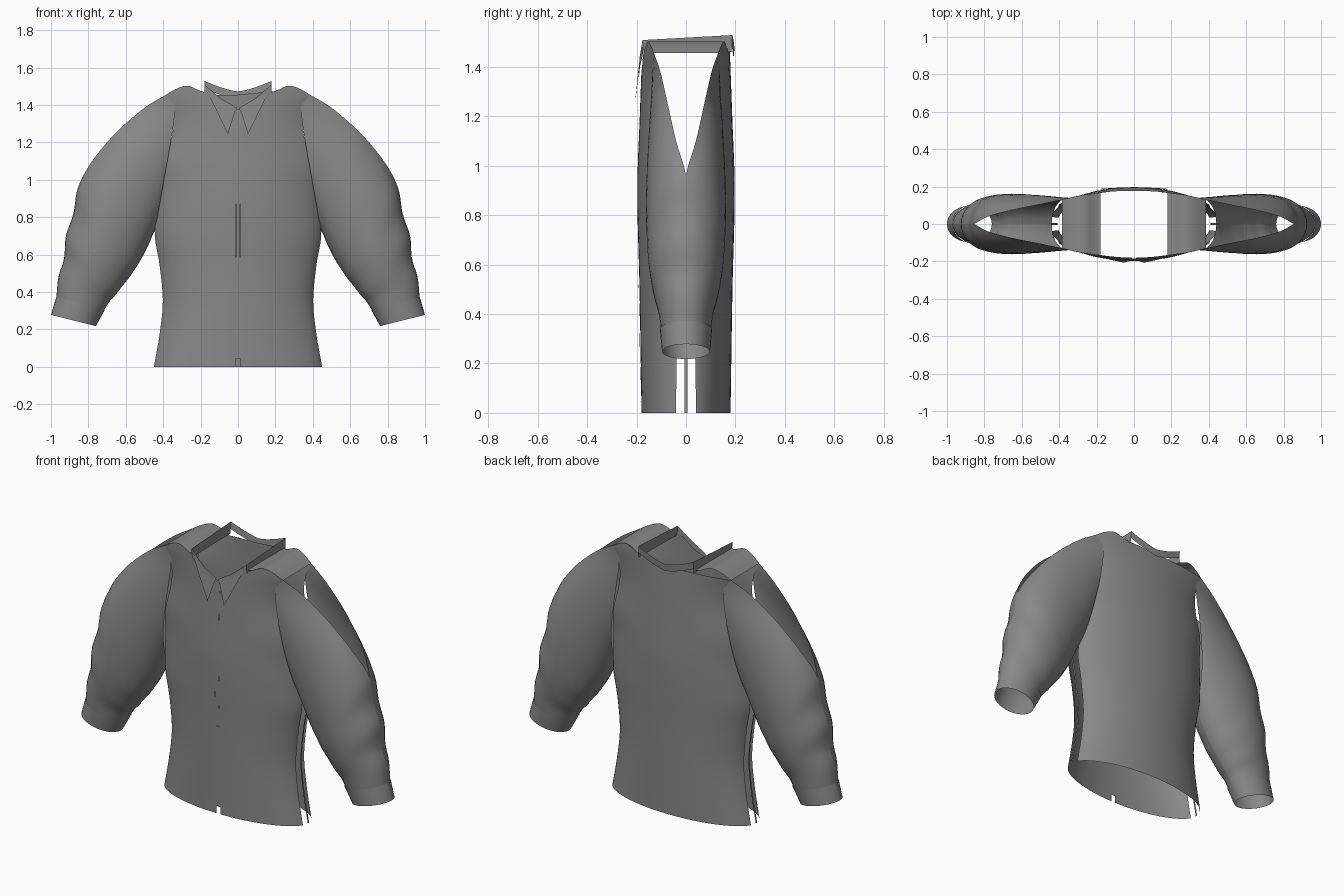
import bpy
from math import sin, cos, asin, pi

if "Cube" in bpy.data.objects:
    bpy.data.objects.remove(bpy.data.objects["Cube"])

cloth = bpy.data.materials.new("grey cloth")
cloth.use_nodes = True
cloth.diffuse_color = (0.25, 0.25, 0.25, 1)
cloth.node_tree.nodes["Principled BSDF"].inputs["Base Color"].default_value = (0.25, 0.25, 0.25, 1)


def curve(keys, t):
    """Smooth interpolation through (t, value) keys."""
    t = min(max(t, keys[0][0]), keys[-1][0])
    i = 0
    while i < len(keys) - 2 and t > keys[i + 1][0]:
        i += 1

    def slope(k):
        a, b = keys[max(k - 1, 0)], keys[min(k + 1, len(keys) - 1)]
        return (b[1] - a[1]) / (b[0] - a[0])

    (t0, p0), (t1, p1) = keys[i], keys[i + 1]
    h = t1 - t0
    u = (t - t0) / h
    return (p0 * (1 + 2 * u) * (1 - u) ** 2 + slope(i) * h * u * (1 - u) ** 2
            + p1 * u * u * (3 - 2 * u) + slope(i + 1) * h * u * u * (u - 1))


def steps(n, a=0.0, b=1.0):
    return [a + (b - a) * i / n for i in range(n + 1)]


def sheet(name, rows, smooth=True, mirror=False):
    """Grid surface from equal-length rows of points."""
    if mirror:
        rows = [[(-x, y, z) for x, y, z in reversed(r)] for r in rows]
    w = len(rows[0])
    verts = [p for r in rows for p in r]
    faces = [(j * w + i, j * w + i + 1, (j + 1) * w + i + 1, (j + 1) * w + i)
             for j in range(len(rows) - 1) for i in range(w - 1)]
    mesh = bpy.data.meshes.new(name)
    mesh.from_pydata(verts, [], faces)
    mesh.materials.append(cloth)
    mesh.polygons.foreach_set("use_smooth", [smooth] * len(faces))
    ob = bpy.data.objects.new(name, mesh)
    bpy.context.collection.objects.link(ob)
    return ob


def pair(name, rows, smooth=True):
    sheet("left_" + name, rows, smooth)
    sheet("right_" + name, rows, smooth, True)


# Body outline by height: half width, depth at the middle, depth at the side edge
WIDTH = [(0, .45), (.17, .42), (.35, .402), (.55, .42), (.7, .445), (.82, .435),
         (.95, .41), (1.08, .395), (1.2, .36), (1.3, .345), (1.38, .355), (1.455, .385)]
DEPTH = [(0, .18), (.5, .188), (.9, .197), (1.2, .187), (1.5, .176)]
EDGE = [(0, .04), (.7, .04), (.95, .085), (1.1, .11), (1.3, .12), (1.455, .13)]
# Top edge height across the panel
SHOULDER = [(.2, 1.475), (.27, 1.503), (.33, 1.487), (.385, 1.455)]
FRONT_TOP = [(0, 1.37), (.07, 1.395), (.14, 1.455)] + SHOULDER
BACK_TOP = [(0, 1.455), (.1, 1.465)] + SHOULDER


def body_y(x, z):
    d = curve(DEPTH, z)
    a = asin(curve(EDGE, z) / d)
    c = min(abs(x) / curve(WIDTH, z), 1) * cos(a)
    return d * (1 - c * c) ** .5


def panel(top, sign, first):
    rows = []
    for v in steps(40):
        row = []
        for u in steps(24, first):
            s = sin(u * pi / 2)
            z = v * curve(top, .385 * s)
            x = curve(WIDTH, z) * s
            row.append((x, sign * body_y(x, z), z))
        rows.append(row)
    return rows


# Front halves leave a slit down the middle; the back is one piece
pair("front_panel", panel(FRONT_TOP, -1, .018))
sheet("back_panel", [list(reversed(r)) for r in panel(BACK_TOP, 1, -1)])

# Flat shoulder bridges between front and back
bridge = []
for x in steps(12, .18, .385):
    z = curve(SHOULDER, x)
    y = body_y(x, z)
    bridge.append([(x, y, z), (x, -y, z)])
pair("shoulder_bridge", bridge)

# Narrow strips down the open side seams
pair("side_strip", [[(curve(WIDTH, z) + .008, y, z) for y in (-.006, .006)]
                    for z in steps(24, 0, .75)])


# Plackets on the centre front
def placket(name, half, z0, z1, proud):
    sheet(name, [[(x, -body_y(x, z) - proud, z) for x in (-half, 0, half)]
                 for z in steps(12, z0, z1)])


placket("lower_placket", .04, .045, .52, .003)
placket("middle_placket", .012, .52, 1.13, 0)
placket("upper_placket", .013, 1.13, 1.375, .005)

# Sleeve stations: outer line, inner line, half depth, top opening
OUTER = [(.385, 1.455), (.5, 1.385), (.65, 1.255), (.78, 1.1), (.855, .96),
         (.88, .82), (.92, .7), (.93, .58), (.96, .48), (.972, .36)]
INNER = [(.44, .74), (.455, .71), (.475, .66), (.51, .59), (.54, .54),
         (.58, .48), (.62, .43), (.655, .385), (.69, .345), (.718, .3)]
HALF = [.14, .15, .158, .162, .16, .155, .145, .13, .112, .1]
GAP = [.13, .105, .075, .04, 0, 0, 0, 0, 0, 0]


def keys(values):
    return list(enumerate(values))


OX, OZ = (keys([p[k] for p in OUTER]) for k in (0, 1))
IX, IZ = (keys([p[k] for p in INNER]) for k in (0, 1))


def sleeve(sign):
    rows = []
    for t in steps(45, 0, 9):
        d = curve(keys(HALF), t)
        g = max(curve(keys(GAP), t), 0) if t < 4 else 0
        a0 = asin(g / d)
        row = []
        for a in steps(16, a0, pi):
            s = (cos(a0) - cos(a)) / (cos(a0) + 1)
            bend = .055 * sin(pi * s ** .35) * max(1 - t / 2, 0)
            x = curve(OX, t) * (1 - s) + curve(IX, t) * s - bend
            z = curve(OZ, t) * (1 - s) + curve(IZ, t) * s
            row.append((x, sign * d * sin(a), z))
        rows.append(row if sign < 0 else row[::-1])
    return rows


pair("sleeve_front", sleeve(-1))
pair("sleeve_back", sleeve(1))

# Cuffs: short tilted tubes
cuff = []
for (ox, oz), (ix, iz), d in (((.972, .372), (.712, .305), .106), ((1.0, .278), (.76, .218), .097)):
    cuff.append([((ox + ix) / 2 + (ox - ix) / 2 * cos(a), -d * sin(a),
                  (oz + iz) / 2 + (oz - iz) / 2 * cos(a)) for a in steps(32, 0, 2 * pi)])
pair("cuff", cuff)

# Collar: curved back band, straight side bands, pointed front leaves
back_band = []
for x in steps(16, -.178, .178):
    rise = .055 * (abs(x) / .178) ** 1.4
    y = .192 - .008 * (x / .178) ** 2
    back_band.append([(x, y, 1.432 + rise), (x, y + .004, 1.473 + rise)])
sheet("collar_back", back_band)
pair("collar_side", [[(.178, .184, 1.46), (.178, .188, 1.528)],
                     [(.178, -.172, 1.455), (.178, -.176, 1.508)]], False)
pair("collar_front", [[(.178, -.174, 1.455), (.178, -.176, 1.508)],
                      [(.09, -.186, 1.4), (.09, -.188, 1.435)],
                      [(.008, -.19, 1.365), (.008, -.191, 1.385)]], False)
pair("collar_leaf", [[(.01, -.193, 1.385), (.053, -.207, 1.245)],
                     [(.165, -.179, 1.475), (.13, -.19, 1.4)]], False)
